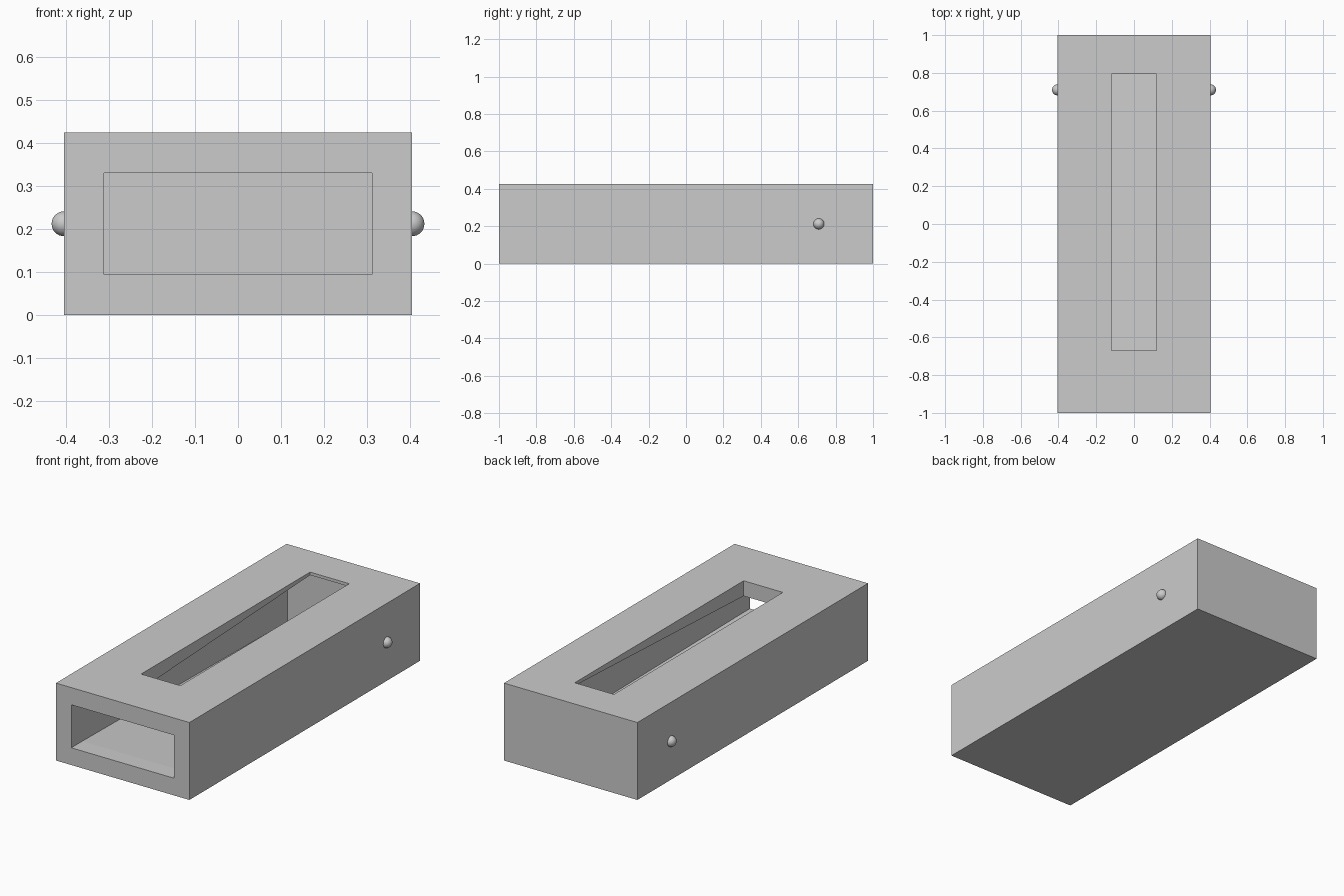
import bpy
import bmesh

cube = bpy.data.objects.get("Cube")
if cube:
    bpy.data.objects.remove(cube, do_unlink=True)

WIDTH, LENGTH, HEIGHT = 0.81, 2.0, 0.425
MID = HEIGHT / 2

grey = bpy.data.materials.new("plain_grey")
grey.use_nodes = True
colour = (0.6, 0.6, 0.6, 1)
grey.diffuse_color = colour
grey.node_tree.nodes["Principled BSDF"].inputs["Base Color"].default_value = colour


def loft(name, sections):
    """Closed rectangular tube along y from (y, half width, half height) sections."""
    bm = bmesh.new()
    rings = [[bm.verts.new((sx * w, y, MID + sz * h))
              for sx, sz in ((-1, -1), (1, -1), (1, 1), (-1, 1))]
             for y, w, h in sections]
    for a, b in zip(rings, rings[1:]):
        for i in range(4):
            j = (i + 1) % 4
            bm.faces.new((a[i], a[j], b[j], b[i]))
    bm.faces.new(rings[0])
    bm.faces.new(rings[-1])
    bmesh.ops.recalc_face_normals(bm, faces=bm.faces)
    mesh = bpy.data.meshes.new(name)
    bm.to_mesh(mesh)
    bm.free()
    mesh.materials.append(grey)
    obj = bpy.data.objects.new(name, mesh)
    bpy.context.collection.objects.link(obj)
    return obj


def cut(target, cutter):
    mod = target.modifiers.new(cutter.name, "BOOLEAN")
    mod.operation = "DIFFERENCE"
    mod.solver = "EXACT"
    mod.object = cutter
    bpy.context.view_layer.objects.active = target
    bpy.ops.object.modifier_apply(modifier=mod.name)
    bpy.data.objects.remove(cutter, do_unlink=True)


# Outer case
case = loft("case", [(-LENGTH / 2, WIDTH / 2, MID), (LENGTH / 2, WIDTH / 2, MID)])

# Cavity: straight mouth at the front, widening towards the thin back wall
cut(case, loft("cavity_cutter", [(-1.1, 0.312, 0.118), (-0.905, 0.312, 0.118),
                                 (0.99, 0.392, 0.205)]))

# Long slot through the top
slot = loft("slot_cutter", [(-0.67, 0.119, 0.15), (0.795, 0.119, 0.15)])
slot.location.z = 0.2
bpy.context.view_layer.update()
cut(case, slot)

# Round pivot studs on both sides
for side, label in ((1, "left"), (-1, "right")):
    bpy.ops.mesh.primitive_uv_sphere_add(segments=32, ring_count=16, radius=0.029,
                                         location=(side * WIDTH / 2, 0.71, MID))
    stud = bpy.context.object
    stud.name = label + "_pivot_stud"
    stud.data.materials.append(grey)
    bpy.ops.object.shade_smooth()
